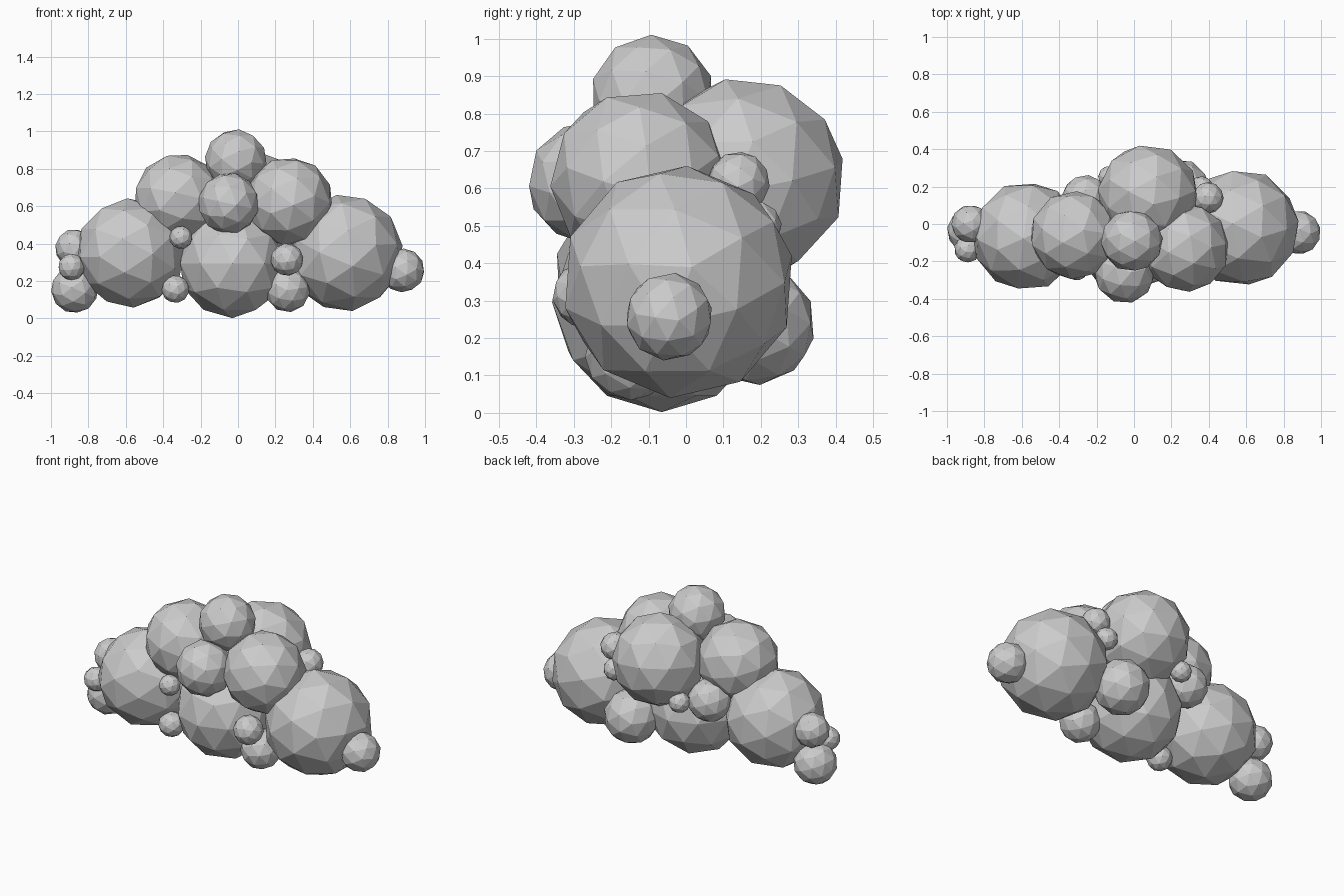
import bpy, random
from mathutils import Euler

if "Cube" in bpy.data.objects:
    bpy.data.objects.remove(bpy.data.objects["Cube"])

random.seed(4)


def puff(name, x, y, z, r, turn=True):
    """One faceted ball of the cloud, turned at random so facets vary."""
    rot = Euler([random.uniform(0, 6.28) for _ in range(3)]) if turn else Euler((0, 0, 0))
    bpy.ops.mesh.primitive_ico_sphere_add(subdivisions=2, radius=r, location=(x, y, z), rotation=rot)
    bpy.context.object.name = name


# Main lower row
puff("base_puff_left", -0.575, -0.065, 0.35, 0.293)
puff("base_puff_centre", -0.03, -0.065, 0.295, 0.293, turn=False)
puff("base_puff_right", 0.57, -0.02, 0.35, 0.314)

# Upper row and crown
puff("upper_puff_left", -0.32, -0.06, 0.643, 0.238)
puff("upper_puff_right", 0.27, -0.125, 0.625, 0.24)
puff("upper_puff_back", 0.075, 0.155, 0.625, 0.273)
puff("upper_puff_front", -0.05, -0.26, 0.615, 0.165)
puff("crown_puff", -0.012, -0.09, 0.846, 0.166)

# Left end
puff("left_end_puff_low", -0.873, -0.035, 0.155, 0.127)
puff("left_end_puff_high", -0.875, 0.0, 0.375, 0.103)
puff("left_end_puff_front", -0.89, -0.135, 0.275, 0.072)

# Right end
puff("right_end_puff", 0.88, -0.045, 0.257, 0.118)

# Gap fillers at the front
puff("front_gap_puff_low_right", 0.265, -0.15, 0.153, 0.12)
puff("front_gap_puff_mid_right", 0.262, -0.27, 0.315, 0.088)
puff("front_gap_puff_mid_left", -0.305, -0.24, 0.433, 0.062)
puff("front_gap_puff_low_left", -0.335, -0.18, 0.157, 0.075)

# Gap fillers at the back
puff("back_gap_puff_low_right", 0.245, 0.185, 0.235, 0.162)
puff("back_gap_puff_left", -0.26, 0.135, 0.45, 0.128)
puff("back_gap_puff_small", -0.13, 0.25, 0.445, 0.062)
puff("back_gap_puff_high_right", 0.395, 0.14, 0.615, 0.084)
puff("back_gap_puff_mid_right", 0.36, 0.19, 0.5, 0.066)
